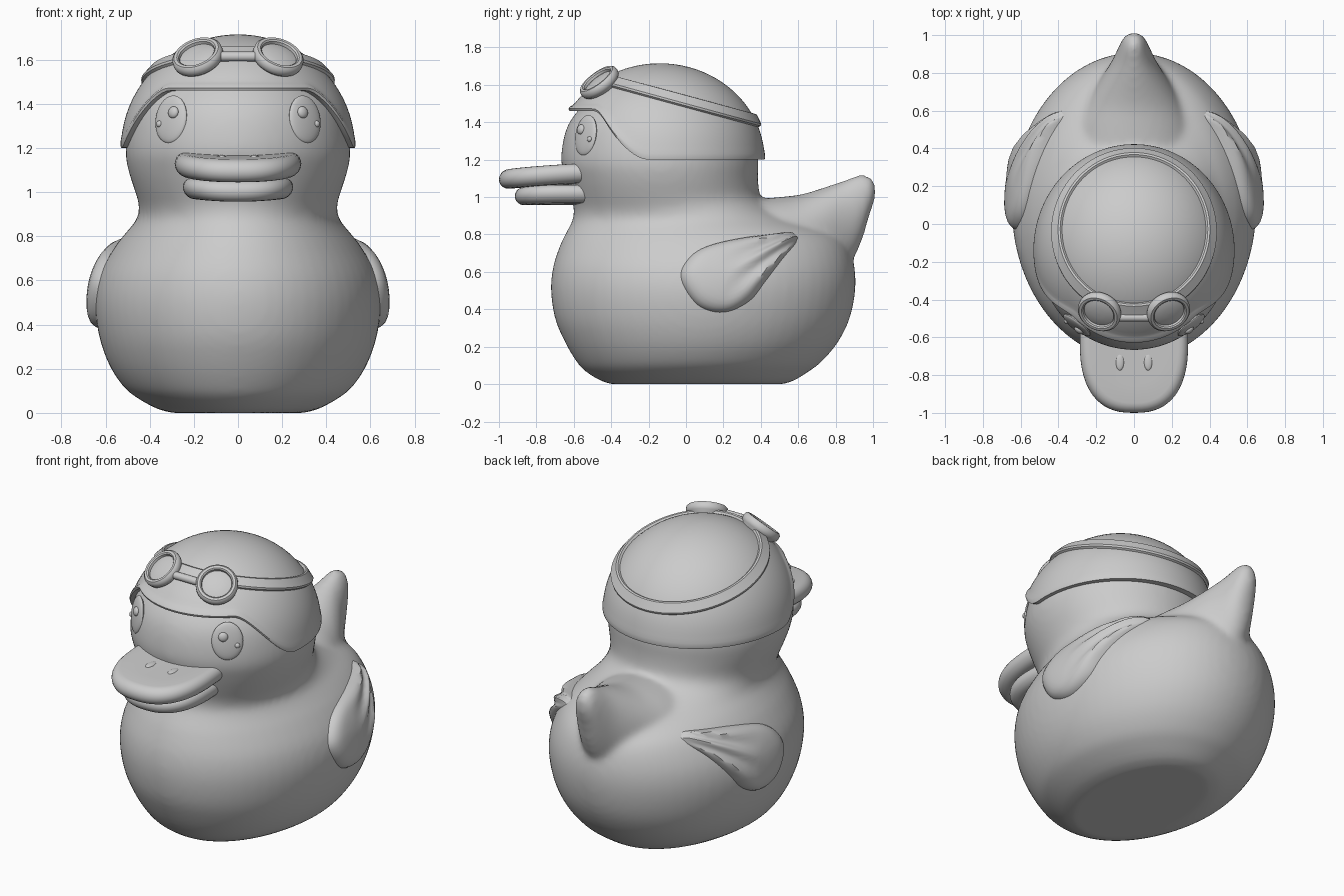
import bpy, bmesh, math
from math import sin, cos, pi, radians
from mathutils import Vector, Matrix
from mathutils.bvhtree import BVHTree

if "Cube" in bpy.data.objects:
    bpy.data.objects.remove(bpy.data.objects["Cube"])

grey = bpy.data.materials.new("soft grey")
grey.diffuse_color = (0.6, 0.6, 0.6, 1)
grey.use_nodes = True
grey.node_tree.nodes["Principled BSDF"].inputs["Base Color"].default_value = grey.diffuse_color


def spline(pts, k, closed=False):
    """Smooth curve through points of any dimension, k samples per span."""
    p, n = [Vector(q) for q in pts], len(pts)
    at = lambda i: p[i % n] if closed else p[max(0, min(n - 1, i))]
    out = []
    for i in range(n if closed else n - 1):
        a, b, c, d = at(i - 1), at(i), at(i + 1), at(i + 2)
        for j in range(k):
            t = j / k
            out.append(b + (c - a) * (t / 2) + (a * 2 - b * 5 + c * 4 - d) * (t * t / 2)
                       + (b * 3 - a - c * 3 + d) * (t ** 3 / 2))
    return out if closed else out + [p[-1]]


def skin(name, rings, loop=False, caps=True):
    """Join rings of points into one closed surface."""
    bm = bmesh.new()
    vs = [[bm.verts.new(p) for p in r] for r in rings]
    n = len(vs[0])
    for i in range(len(vs) if loop else len(vs) - 1):
        a, b = vs[i], vs[(i + 1) % len(vs)]
        for j in range(n):
            bm.faces.new((a[j], a[(j + 1) % n], b[(j + 1) % n], b[j]))
    if caps and not loop:
        bm.faces.new(vs[0])
        bm.faces.new(vs[-1])
    bmesh.ops.recalc_face_normals(bm, faces=bm.faces)
    me = bpy.data.meshes.new(name)
    bm.to_mesh(me)
    bm.free()
    ob = bpy.data.objects.new(name, me)
    bpy.context.collection.objects.link(ob)
    me.materials.append(grey)
    return ob


def oval_rings(rows, power=2.0, n=64):
    """Rows of (level, half width, low, high) become (super)ellipse rings."""
    out = []
    for z, w, lo, hi in rows:
        ring = []
        for j in range(n):
            c, s = cos(2 * pi * j / n), sin(2 * pi * j / n)
            x = math.copysign(abs(c) ** (2 / power), c) * w
            y = math.copysign(abs(s) ** (2 / power), s) * (hi - lo) / 2 + (hi + lo) / 2
            ring.append(Vector((x, y, z)))
        out.append(ring)
    return out


def ellipsoid(name, loc, radii, normal=(0, 0, 1)):
    rings = [[Vector((radii[0] * sin(a) * cos(2 * pi * j / 32), radii[1] * sin(a) * sin(2 * pi * j / 32),
                      radii[2] * cos(a))) for j in range(32)]
             for a in [0.01 + (pi - 0.02) * i / 16 for i in range(17)]]
    ob = skin(name, rings)
    ob.matrix_world = Matrix.Translation(loc) @ Vector(normal).to_track_quat('Z', 'Y').to_matrix().to_4x4()
    return ob


# Body and head, one stack of ovals
trunk = [(0, .30, -.40, .52), (.02, .37, -.46, .58), (.07, .46, -.54, .66), (.12, .52, -.585, .725),
         (.22, .585, -.645, .81), (.35, .63, -.70, .875), (.5, .648, -.722, .905), (.63, .625, -.71, .90),
         (.75, .56, -.67, .86), (.82, .505, -.635, .78), (.88, .458, -.605, .62), (.94, .45, -.60, .47),
         (1.0, .465, -.615, .40), (1.1, .497, -.645, .385), (1.2, .51, -.668, .387), (1.35, .485, -.645, .36),
         (1.46, .43, -.58, .30), (1.6, .3, -.44, .16), (1.67, .08, -.22, -.06)]
body = skin("body", oval_rings(spline(trunk, 3)))

# Tail, ovals along y, blended into the body
tail_rows = [(.1, .36, .45, .90), (.35, .36, .40, .98), (.5, .33, .42, 1.0), (.62, .27, .46, 1.015),
             (.75, .19, .52, 1.055), (.85, .125, .60, 1.09), (.93, .085, .74, 1.12), (.98, .062, .90, 1.11),
             (1.005, .035, .97, 1.085), (1.012, .01, 1.01, 1.05)]
tail = skin("tail", [[Vector((p.x, p.z, p.y)) for p in r] for r in oval_rings(spline(tail_rows, 3))])
bm = bmesh.new()
bm.from_mesh(body.data)
bm.from_mesh(tail.data)
bm.to_mesh(body.data)
bm.free()
bpy.data.objects.remove(tail)
rm = body.modifiers.new("blend", 'REMESH')
rm.mode, rm.voxel_size = 'VOXEL', 0.018
sm = body.modifiers.new("soften", 'SMOOTH')
sm.factor, sm.iterations = 0.5, 10
dg = bpy.context.evaluated_depsgraph_get()
baked = bpy.data.meshes.new_from_object(body.evaluated_get(dg))
body.modifiers.clear()
body.data = baked
baked.materials.clear()
baked.materials.append(grey)
tree = BVHTree.FromPolygons([v.co for v in baked.vertices], [p.vertices[:] for p in baked.polygons])

# Wings, teardrops laid on the body side with feather grooves near the tip
outline = spline([(-.03, .56), (.0, .66), (.1, .735), (.3, .785), (.5, .81), (.58, .81), (.6, .77),
                  (.52, .67), (.43, .55), (.34, .44), (.2, .38), (.06, .42)], 6, True)
hub = Vector((.24, .6))
for side in (-1, 1):
    rings = []
    for r in (1, .985, .96, .92, .85, .75, .65, .55, .45, .35, .25, .15, .05):
        ring = []
        for q in outline:
            p = hub + (q - hub) * r
            hit, nor, _, _ = tree.ray_cast(Vector((2 * side, p.x, p.y)), Vector((-side, 0, 0)))
            fan = math.atan2(p.y - .83, p.x - .68) % (2 * pi)
            blend = max(0, min(1, (p.x - .2) / .2))
            h = .05 * (1 - r ** 9) - .008 + .011 * blend * (1 - r ** 9) * cos(fan * 26)
            ring.append(hit + nor * h)
        rings.append(ring)
    skin("wing_left" if side > 0 else "wing_right", rings)


# Beak halves, rounded slabs
def beak(name, zc, half, width, front, bend, tilt):
    length, rows = -.62 - front, []
    for k in (.03, .35, .7):
        rows.append((-half, k, 0))
    for i in range(11):
        a = -pi / 2 + pi * i / 10
        rows.append((half * sin(a), 1, half * (1 - cos(a))))
    for k in (.7, .35, .03):
        rows.append((half, k, 0))
    full = []
    for z, k, inset in rows:
        w, l = (width - inset) * k, (length - inset) * k
        if k < 1:
            w, l = (width - half) * k, (length - half) * k
        full.append((zc + z, w, -.62 - l, -.62 + l))
    rings = oval_rings(full, 2.5)
    for ring in rings:
        for p in ring:
            p.z += bend * p.x ** 2 + tilt * (p.y + 1)
    skin(name, rings)


beak("beak_upper", 1.094, .052, .287, -1.0, .15, .06)
beak("beak_lower", 1.005, .048, .25, -.915, .3, 0)

# Cap: thick dome with a raised front edge and side flaps
CX, CR = Vector((0, -.14, 1.2)), Vector((.53, .56, .515))


def on_cap(theta, phi, k=1.0):
    return CX + Vector((CR.x * cos(phi) * cos(theta), CR.y * cos(phi) * sin(theta), CR.z * sin(phi))) * k


def edge(theta):
    t = max(0, min(1, (math.degrees(math.asin(-sin(theta))) - 6) / 41))
    return t * t * (3 - 2 * t)


steps = [(0, .9), (0, 1.0), (.015, 1.02), (.04, 1.02), (.07, 1.005)] + [(.1 + .899 * i / 20, 1) for i in range(21)]
rings = []
for t, k in steps:
    ring = []
    for j in range(128):
        th = 2 * pi * j / 128
        low = math.asin(.26 * edge(th) / CR.z)
        kk = 1 + (k - 1) * (.25 + .75 * edge(th)) if k > 1 else k
        p = on_cap(th, low + (pi / 2 - low) * t, kk)
        if k < 1:
            p.z = 1.2 + .26 * edge(th)
        ring.append(p)
    rings.append(ring)
skin("cap", rings)


def cap_normal(p):
    d = p - CX
    return Vector((d.x / CR.x ** 2, d.y / CR.y ** 2, d.z / CR.z ** 2)).normalized()


# Goggle strap: flat band around the cap on a sloping plane
slope, rings = .27, []
start = Vector((0, -.14, 1.546))
for j in range(96):
    th = 2 * pi * j / 96
    d = Vector((cos(th), sin(th), -slope * sin(th)))
    u = Vector([d[i] / CR[i] for i in range(3)])
    v = Vector([(start - CX)[i] / CR[i] for i in range(3)])
    a, b, c = u.dot(u), u.dot(v), v.dot(v) - 1
    p = start + d * ((-b + math.sqrt(b * b - a * c)) / a)
    n = cap_normal(p)
    w = Vector((0, slope, 1))
    w = (w - n * w.dot(n)).normalized()
    rings.append([p + w * x + n * y for x, y in
                  ((-.036, -.02), (-.036, .012), (-.028, .02), (.028, .02), (.036, .012), (.036, -.02))])
skin("goggle_strap", rings, loop=True)

# Goggle cups with domed lenses, and the bridge between them
cup = [(.085, -.05), (.098, -.01), (.114, .005), (.118, .02), (.116, .04), (.106, .05), (.092, .05),
       (.085, .044), (.083, .03), (.06, .037), (.03, .041), (.002, .042)]
for side in (-1, 1):
    tag = "_left" if side > 0 else "_right"
    n = Vector((side * .30, -.57, .76)).normalized()
    goggle = skin("goggle" + tag, [[Vector((r * cos(2 * pi * j / 48), r * sin(2 * pi * j / 48), h))
                                    for j in range(48)] for r, h in cup])
    goggle.matrix_world = (Matrix.Translation((side * .175, -.45, 1.595))
                           @ n.to_track_quat('Z', 'Y').to_matrix().to_4x4())
    # Eyes with two small round highlights
    out = Vector((side * .61, -.78, .16)).normalized()
    ellipsoid("eye" + tag, (side * .303, -.535, 1.33), (.088, .11, .022), out)
    ellipsoid("eye_glint_big" + tag, (side * .293, -.562, 1.362), (.027, .027, .016), out)
    ellipsoid("eye_glint_small" + tag, (side * .357, -.516, 1.31), (.015, .015, .012), out)
    # Nostrils
    ellipsoid("nostril" + tag, (side * .075, -.73, 1.16), (.022, .045, .01))
skin("goggle_bridge", [[Vector((x, -.495 + .022 * cos(2 * pi * j / 20), 1.615 + .022 * sin(2 * pi * j / 20)))
                        for j in range(20)] for x in (-.09, -.04, .04, .09)])

# Smooth shading everywhere, keeping crisp edges
bpy.ops.object.select_all(action='DESELECT')
for ob in bpy.context.collection.objects:
    ob.select_set(True)
bpy.context.view_layer.objects.active = body
bpy.ops.object.shade_smooth_by_angle(angle=radians(40))
